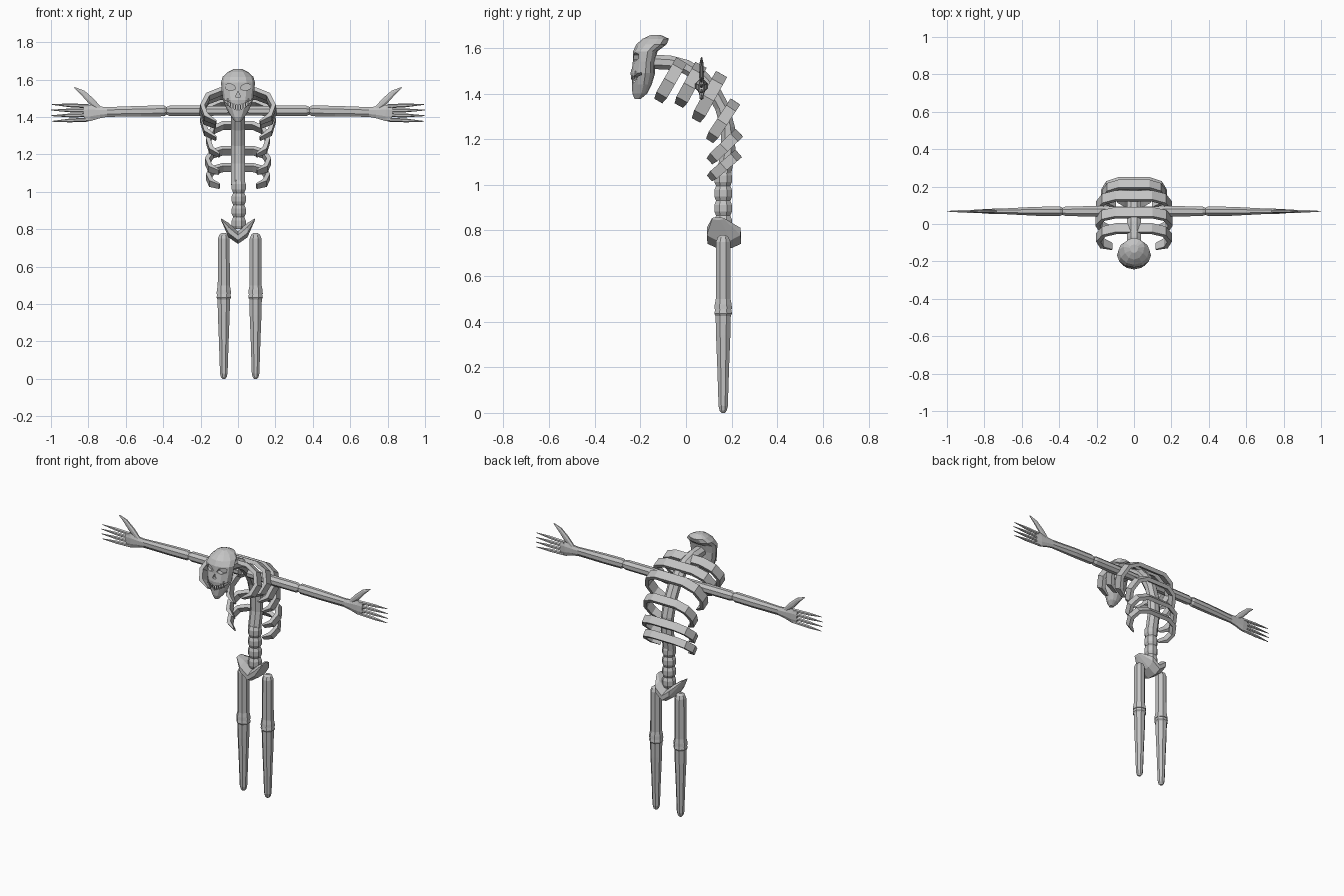
import bpy, bmesh, math
from mathutils import Vector as V

old = bpy.data.objects.get("Cube")
if old:
    bpy.data.objects.remove(old, do_unlink=True)

bone = bpy.data.materials.new("bone_grey")
bone.use_nodes = True
GREY = (0.55, 0.55, 0.55, 1)
bone.diffuse_color = GREY
bone.node_tree.nodes["Principled BSDF"].inputs["Base Color"].default_value = GREY

X, Y, Z = V((1, 0, 0)), V((0, 1, 0)), V((0, 0, 1))
SIDES = ((1, "left"), (-1, "right"))


def loft(name, rings):
    """Skin closed rings of equal length and cap both ends."""
    bm = bmesh.new()
    rows = [[bm.verts.new(p) for p in ring] for ring in rings]
    n = len(rows[0])
    for r0, r1 in zip(rows, rows[1:]):
        for i in range(n):
            j = (i + 1) % n
            bm.faces.new((r0[i], r0[j], r1[j], r1[i]))
    bm.faces.new(rows[0])
    bm.faces.new(rows[-1])
    bmesh.ops.recalc_face_normals(bm, faces=bm.faces)
    mesh = bpy.data.meshes.new(name)
    bm.to_mesh(mesh)
    bm.free()
    mesh.materials.append(bone)
    ob = bpy.data.objects.new(name, mesh)
    bpy.context.collection.objects.link(ob)
    return ob


def ellipse(c, a, b, n, turn=0.5):
    ang = [2 * math.pi * (i + turn) / n for i in range(n)]
    return [c + a * math.cos(t) + b * math.sin(t) for t in ang]


def tube(name, stations, ref, n=8):
    """Stations are (point, radius along ref, radius across it)."""
    pts = [V(s[0]) for s in stations]
    rings = []
    for i, (p, ra, rb) in enumerate(stations):
        t = (pts[min(i + 1, len(pts) - 1)] - pts[max(i - 1, 0)]).normalized()
        rings.append(ellipse(pts[i], ref * ra, t.cross(ref).normalized() * rb, n))
    return loft(name, rings)


# Legs: thigh with a rounded top, flared knee, tapering shin
thigh = ((.78, .012), (.77, .026), (.75, .034), (.5, .035), (.475, .04), (.455, .042))
shin = ((.455, .038), (.435, .042), (.425, .036), (.34, .034), (.2, .028),
        (.03, .022), (.01, .017), (0, .008))
for s, side in SIDES:
    x = 0.009 + s * 0.085
    for part, prof in (("thigh", thigh), ("shin", shin)):
        tube(f"{side}_{part}", [((x, .163, z), r, r) for z, r in prof], X)

# Pelvis: winged bowl rising on both sides
wing = ((.09, .14, .852, .028, .006), (.05, .165, .795, .08, .042), (0, .168, .755, .08, .036))
sections = list(wing) + [(-w[0], *w[1:]) for w in wing[1::-1]]
loft("pelvis", [ellipse(V((x, y, z)), Y * ry, Z * rz, 8)
                for x, y, z, ry, rz in sections])

# Lower spine: bulging vertebrae
lumbar = []
for i in range(4):
    z0 = 0.8 + i * 0.065
    lumbar += [((.004, .163, z0), .032, .034), ((.004, .163, z0 + .018), .041, .042),
               ((.004, .163, z0 + .046), .041, .042)]
lumbar.append(((.004, .165, 1.06), .032, .034))
tube("lower_spine", lumbar, X)

# Upper spine: arched strip from the waist to the skull
arch = ((.165, 1.04), (.185, 1.15), (.183, 1.25), (.158, 1.34), (.115, 1.42),
        (.06, 1.48), (0, 1.517), (-.07, 1.535), (-.16, 1.54))
tube("upper_spine", [((0, y, z), .04, .034) for y, z in arch], X)


# Ribs: flat bands curving round from the spine to the front
def rib(name, s, back, front, reach, half):
    b, f = V((0, *back)), V((0, *front))
    along = f - b
    flat = X.cross(along).normalized()
    plan = ((0, 0), (.5, 0), (.85, .16), (1, .5), (.9, .82), (.62, 1))
    path = [b + along * u + X * (s * reach * w) for w, u in plan]
    rings = []
    for i, p in enumerate(path):
        t = path[min(i + 1, 5)] - path[max(i - 1, 0)]
        n = t.cross(flat).normalized() * (0.012 if i < 5 else 0.004)
        w = flat * half * (1 if i < 5 else 0.75)
        rings.append([p + n + w, p - n + w, p - n - w, p + n - w])
    loft(name, rings)


ribs = (((-.025, 1.535), (-.12, 1.37), .19, .027),
        ((.06, 1.515), (-.03, 1.35), .195, .028),
        ((.15, 1.475), (.045, 1.285), .19, .028),
        ((.21, 1.355), (.105, 1.195), .16, .025),
        ((.225, 1.22), (.105, 1.105), .165, .024),
        ((.222, 1.13), (.105, 1.03), .16, .022))
for s, side in SIDES:
    for i, spec in enumerate(ribs):
        rib(f"{side}_rib_{i + 1}", s, *spec)

# Arms, hands, fingers and thumbs
upper = ((.03, 1.433, .026, .026), (.2, 1.433, .03, .03), (.365, 1.433, .028, .03),
         (.383, 1.433, .02, .022))
fore = ((.383, 1.433, .02, .022), (.395, 1.433, .027, .031), (.52, 1.431, .026, .031),
        (.7, 1.427, .016, .028), (.74, 1.425, .015, .034), (.79, 1.422, .014, .047),
        (.825, 1.42, .01, .046))
thumb = ((.735, 1.44, .01, .012), (.785, 1.485, .011, .02), (.83, 1.53, .009, .015),
         (.875, 1.558, .003, .003))
for s, side in SIDES:
    for part, prof in (("upper_arm", upper), ("forearm_and_hand", fore), ("thumb", thumb)):
        tube(f"{side}_{part}", [((s * x, .068, z), ry, rz) for x, z, ry, rz in prof], Y)
    for i in range(4):
        z, drift = 1.458 - i * .024, (1.5 - i) * .003
        tip = 1 - .006 * (i in (0, 3))
        tube(f"{side}_finger_{i + 1}",
             [((s * .8, .068, z), .01, .011), ((s * .9, .068, z + drift), .009, .01),
              ((s * tip, .068, z + 2 * drift), .002, .002)], Y, 6)

# Skull: rings stacked by height, (z, front, back, half width)
levels = ((1.375, -.225, -.2, .014), (1.4, -.235, -.17, .036), (1.44, -.238, -.15, .06),
          (1.49, -.243, -.135, .08), (1.54, -.233, -.135, .087), (1.585, -.232, -.125, .091),
          (1.615, -.218, -.085, .082), (1.64, -.19, -.075, .056), (1.656, -.155, -.11, .022))
rings = []
for z, front, back, w in levels:
    mid = back + (front - back) * .4
    ring = ellipse(V((0, mid, z)), X * w, Y * (mid - front), 12, 0)
    for p in ring:
        if p.y > mid:
            p.y = mid + (p.y - mid) * (back - mid) / (mid - front)
    rings.append(ring)
skull = loft("skull", rings)


def carve(cutter):
    mod = skull.modifiers.new("carve", "BOOLEAN")
    mod.operation, mod.solver, mod.object = "DIFFERENCE", "EXACT", cutter
    bpy.context.view_layer.update()
    mesh = bpy.data.meshes.new_from_object(
        skull.evaluated_get(bpy.context.evaluated_depsgraph_get()))
    skull.modifiers.clear()
    skull.data = mesh
    bpy.data.objects.remove(cutter, do_unlink=True)


def wedge(name, outline, y0, y1):
    return loft(name, [[V((x, y, z)) for x, z in outline] for y in (y0, y1)])


# Eye sockets, nose hole and grinning mouth
for s, side in SIDES:
    socket = ((.012, 1.55), (.02, 1.568), (.045, 1.58), (.068, 1.572), (.066, 1.552), (.04, 1.54))
    carve(wedge("socket_cutter", [(s * x, z) for x, z in socket], -.3, -.2))
carve(wedge("nose_cutter", [(0, 1.538), (.014, 1.508), (-.014, 1.508)], -.3, -.22))
grin = [(-.09, 1.5), (-.04, 1.475), (0, 1.462), (.04, 1.475), (.09, 1.5),
        (.04, 1.452), (0, 1.436), (-.04, 1.452)]
carve(wedge("mouth_cutter", grin, -.3, -.195))

# Teeth: spikes following the grin from above and below
for i in range(-4, 5):
    x = i * .0135
    y = -.19 - .043 * math.sqrt(1 - (x / .075) ** 2)
    lift = abs(x) * .55
    for row, root, point in (("upper", 1.468, 1.443), ("lower", 1.432, 1.456)):
        tube(f"{row}_tooth_{i + 5}",
             [((x, y, root + lift), .006, .006), ((x, y - .004, point + lift), .001, .001)], X, 4)
